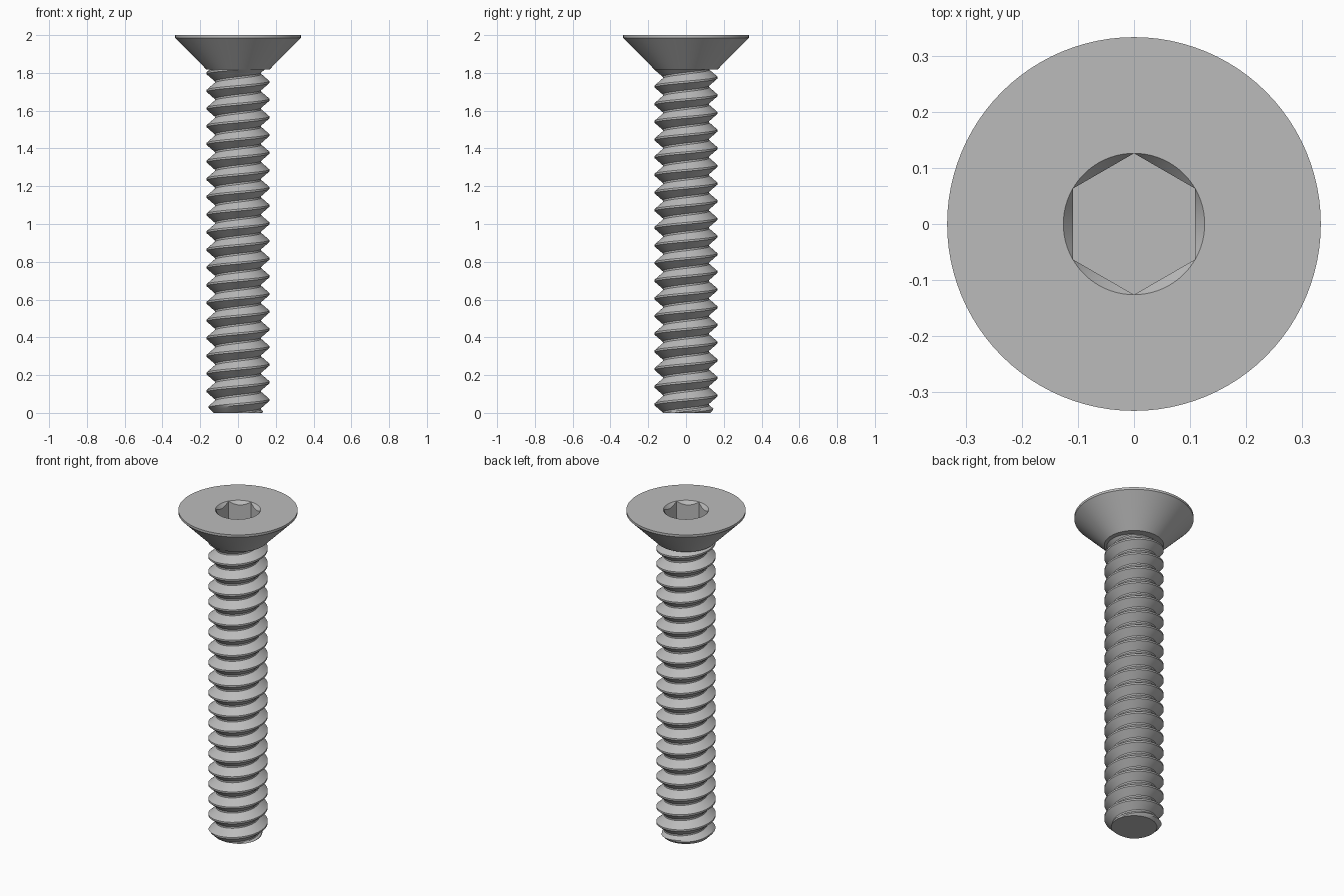
import bpy, bmesh, math

cube = bpy.data.objects.get("Cube")
if cube:
    bpy.data.objects.remove(cube, do_unlink=True)

SEGS = 96
PITCH = 0.0935
MAJOR, MINOR = 0.166, 0.123
TIP = 0.128            # radius of the flat end
HEAD_BASE = 1.817
HEX_R = 0.126
SOCKET_FLOOR = 1.87

steel = bpy.data.materials.new("grey steel")
steel.use_nodes = True
steel.diffuse_color = (0.5, 0.5, 0.5, 1)
steel.node_tree.nodes["Principled BSDF"].inputs["Base Color"].default_value = (0.5, 0.5, 0.5, 1)


def finish(bm, name):
    bmesh.ops.recalc_face_normals(bm, faces=bm.faces)
    mesh = bpy.data.meshes.new(name)
    bm.to_mesh(mesh)
    bm.free()
    mesh.materials.append(steel)
    obj = bpy.data.objects.new(name, mesh)
    bpy.context.collection.objects.link(obj)
    bpy.ops.object.select_all(action='DESELECT')
    obj.select_set(True)
    bpy.context.view_layer.objects.active = obj
    bpy.ops.object.shade_smooth_by_angle(angle=math.radians(25))
    return obj


def hex_radius(a):
    # distance to a hexagon that has a corner on the y axis
    return HEX_R * math.cos(math.pi / 6) / math.cos((a + math.pi / 6) % (math.pi / 3) - math.pi / 6)


# Threaded shank: one tooth profile swept along a helix
def build_shank():
    bm = bmesh.new()
    flank, crest = 0.037, 0.01
    tooth = []
    for i in range(5):
        t = i / 4
        tooth.append((-crest / 2 - flank * (1 - t), MINOR + (MAJOR - MINOR) * t))
    tooth += [(-z, r) for z, r in reversed(tooth)]
    profile = [(0.162 + k * PITCH + z, r) for k in range(-4, 21) for z, r in tooth]

    columns = []
    for s in range(SEGS):
        a = 2 * math.pi * s / SEGS
        columns.append([bm.verts.new((r * math.cos(a), r * math.sin(a), z + PITCH * s / SEGS))
                        for z, r in profile])
    n = len(tooth)
    for s in range(SEGS):
        here, there = columns[s], columns[(s + 1) % SEGS]
        shift = n if s == SEGS - 1 else 0
        for i in range(len(profile) - 1 - shift):
            bm.faces.new((here[i], there[i + shift], there[i + shift + 1], here[i + 1]))

    # trim both ends flat
    for z, up in ((0, -1), (HEAD_BASE + 0.02, 1)):
        bmesh.ops.bisect_plane(bm, geom=bm.verts[:] + bm.edges[:] + bm.faces[:], dist=1e-6,
                               plane_co=(0, 0, z), plane_no=(0, 0, up), clear_outer=True)
    # chamfer the tip
    for v in bm.verts:
        r, limit = v.co.xy.length, TIP + v.co.z
        if r > limit:
            v.co.xy *= limit / r
    bmesh.ops.holes_fill(bm, edges=[e for e in bm.edges if e.is_boundary], sides=0)
    return finish(bm, "threaded_shank")


# Countersunk head with a chamfered hexagonal socket
def build_head():
    bm = bmesh.new()
    rings = [
        lambda a: (MAJOR, HEAD_BASE),
        lambda a: (0.333, 1.986),
        lambda a: (0.333, 2.0),
        lambda a: (HEX_R, 2.0),
        lambda a: (hex_radius(a), 1.999 - 1.2 * (HEX_R - hex_radius(a))),
        lambda a: (hex_radius(a), SOCKET_FLOOR),
    ]
    loops = []
    for ring in rings:
        loop = []
        for s in range(SEGS):
            a = 2 * math.pi * s / SEGS
            r, z = ring(a)
            loop.append(bm.verts.new((r * math.cos(a), r * math.sin(a), z)))
        loops.append(loop)
    for low, high in zip(loops, loops[1:]):
        for s in range(SEGS):
            t = (s + 1) % SEGS
            bm.faces.new((low[s], low[t], high[t], high[s]))
    bm.faces.new(loops[0])
    bm.faces.new(loops[-1])
    return finish(bm, "countersunk_head")


build_shank()
build_head()
